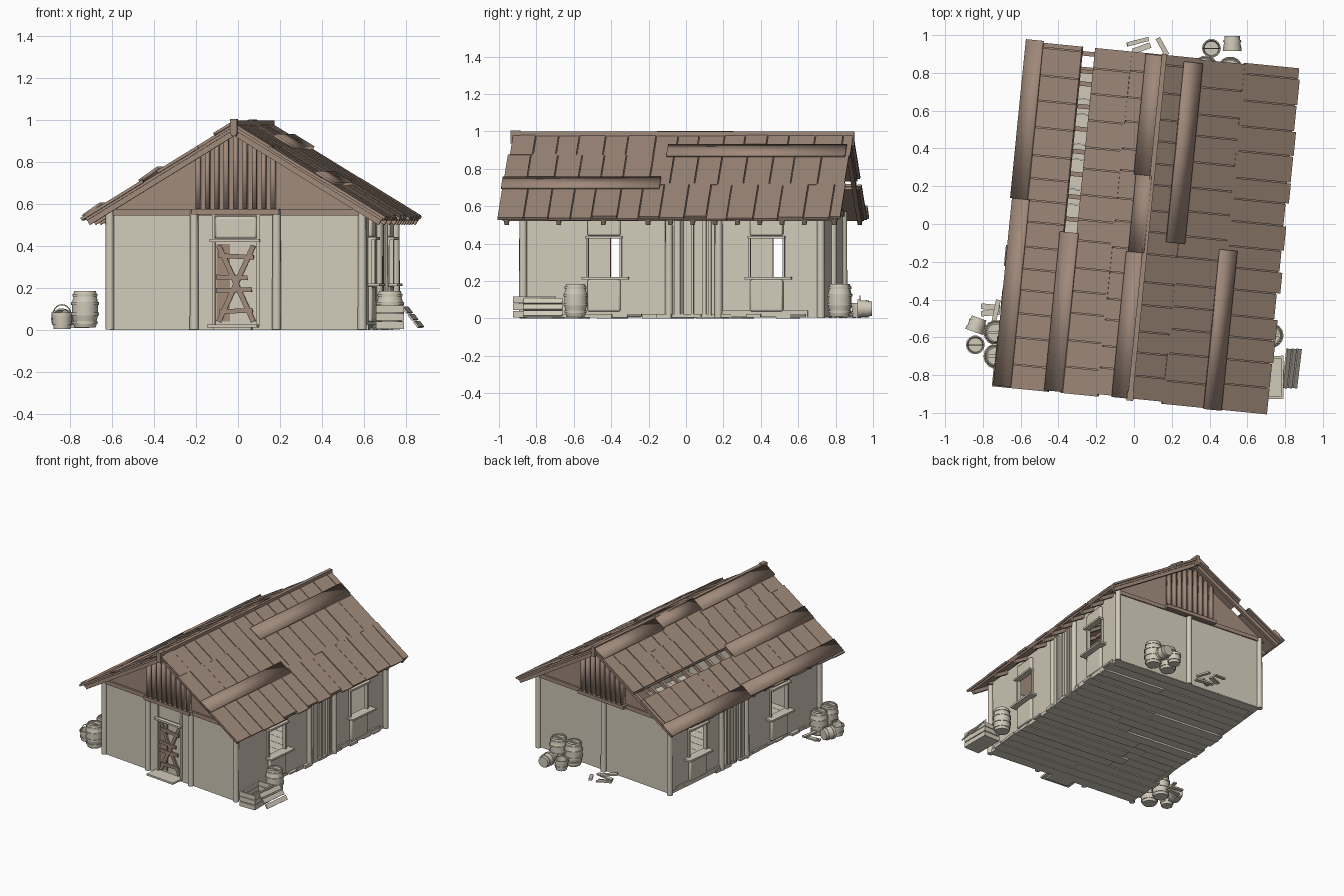
import bpy, bmesh, math, random
from mathutils import Matrix, Vector, Euler

if "Cube" in bpy.data.objects:
    bpy.data.objects.remove(bpy.data.objects["Cube"])

random.seed(4)
PITCH = math.atan(0.614)
HOUSE = Matrix.Translation((0.07, -0.015, 0)) @ Matrix.Rotation(math.radians(-5.7), 4, 'Z')
WORLD = Matrix.Identity(4)


def material(name, rgb):
    m = bpy.data.materials.new(name)
    m.diffuse_color = (*rgb, 1)
    m.use_nodes = True
    m.node_tree.nodes["Principled BSDF"].inputs["Base Color"].default_value = m.diffuse_color
    return m


PLASTER = material("pale_wood", (0.64, 0.59, 0.49))
BROWN = material("brown_wood", (0.35, 0.25, 0.195))


def finish(name, bm, mat, frame=HOUSE, smooth=None):
    bmesh.ops.recalc_face_normals(bm, faces=bm.faces)
    me = bpy.data.meshes.new(name)
    bm.to_mesh(me)
    bm.free()
    me.materials.append(mat)
    ob = bpy.data.objects.new(name, me)
    bpy.context.collection.objects.link(ob)
    ob.matrix_world = frame
    if smooth:
        bpy.ops.object.select_all(action='DESELECT')
        ob.select_set(True)
        bpy.context.view_layer.objects.active = ob
        bpy.ops.object.shade_smooth_by_angle(angle=math.radians(smooth))
    return ob


def box(size, at, rot=(0, 0, 0)):
    return (Matrix.Translation(at) @ Euler(rot).to_matrix().to_4x4()
            @ Matrix.Diagonal((*size, 1)))


def boxes(name, mat, items, frame=HOUSE, smooth=None):
    bm = bmesh.new()
    for m in items:
        bmesh.ops.create_cube(bm, size=1, matrix=m)
    return finish(name, bm, mat, frame, smooth)


def span(x0, x1, y0, y1, z0, z1):
    return box((x1 - x0, y1 - y0, z1 - z0), ((x0 + x1) / 2, (y0 + y1) / 2, (z0 + z1) / 2))


def slope(s, u0, u1, v0, v1, lift=0.0, thick=0.014, tilt=0.0):
    """Board lying on roof side s, between distances u and lengths v."""
    u = (u0 + u1) / 2
    return box(((u1 - u0) / math.cos(PITCH), v1 - v0, thick),
               (s * u, (v0 + v1) / 2, 0.975 - 0.614 * u + lift), (0, s * (PITCH + tilt), 0))


# Floor planks, staggered
planks = []
for i in range(20):
    y = -0.8 + i * 0.08
    cut = random.uniform(-0.3, 0.3)
    for a, b in ((-0.6 - random.uniform(0, .03), cut), (cut, 0.6 + random.uniform(0, .03))):
        z = random.choice((0.0, 0.006, 0.012))
        planks.append(span(a, b, y, y + 0.078, z, 0.025))
boxes("floor_planks", PLASTER, planks)

# Walls, with two window openings on each long side
WIN = ((-0.455, -0.275), (0.417, 0.6))
walls = [span(-0.6, -0.115, -0.8, -0.78, 0.01, 0.57), span(0.115, 0.6, -0.8, -0.78, 0.01, 0.57),
         span(-0.115, 0.115, -0.8, -0.78, 0.54, 0.57), span(-0.6, 0.6, 0.78, 0.8, 0.01, 0.57)]
frames, panels, skirts = [], [], []
for s in (-1, 1):
    x0, x1 = sorted((s * 0.58, s * 0.6))
    edge = -0.78
    for a, b in WIN:
        walls += [span(x0, x1, edge, a, 0.01, 0.58), span(x0, x1, a, b, 0.01, 0.21),
                  span(x0, x1, a, b, 0.44, 0.58)]
        edge = b
        c = (a + b) / 2
        # Sill, lintel and jambs
        frames += [box((0.07, 0.25, 0.014), (s * 0.62, c + 0.01, 0.215)),
                   box((0.045, 0.2, 0.014), (s * 0.615, c, 0.435))]
        frames += [box((0.03, 0.012, 0.22), (s * 0.6, e, 0.325)) for e in (a, b)]
        panels += [box((0.03, 0.178, 0.17), (s * 0.605, c, 0.122)),
                   box((0.03, 0.178, 0.1), (s * 0.605, c, 0.492))]
    walls.append(span(x0, x1, edge, 0.78, 0.01, 0.58))
    skirts += [box((0.012, 0.46, 0.035), (s * 0.605, 0.5, 0.025))]
boxes("walls", PLASTER, walls)
boxes("window_frames", PLASTER, frames)
boxes("skirting_boards", PLASTER, skirts)
# Softly bulging panels above and below the windows
cloth = boxes("window_panels", PLASTER, panels, smooth=60)
bev = cloth.modifiers.new("soften", 'BEVEL')
bev.width, bev.segments = 0.01, 2

# Round posts and the slim boards between the side posts
bm = bmesh.new()
spots = [(x, y) for x in (-0.605, 0.605) for y in (-0.8, -0.016, 0.25, 0.8)]
spots += [(-0.2, -0.805), (0.195, -0.805), (0, 0.805)]
for x, y in spots:
    bmesh.ops.create_cone(bm, cap_ends=True, segments=10, radius1=0.022, radius2=0.02, depth=0.57,
                          matrix=Matrix.Translation((x, y, 0.287)))
finish("posts", bm, PLASTER, smooth=50)
boxes("side_battens", PLASTER, [box((0.024, w, 0.54), (s * 0.605, y, 0.285))
      for s in (-1, 1) for y, w in ((0.03, .03), (.055, .012), (.11, .014), (.175, .02), (.205, .014))])

# Gables with studs, tie beams
for s, name in ((-1, "front"), (1, "back")):
    bm = bmesh.new()
    tri = [(-0.67, 0.555), (0.67, 0.555), (0, 0.955)]
    f = bm.faces.new([bm.verts.new((x, s * 0.775, z)) for x, z in tri])
    g = bmesh.ops.extrude_face_region(bm, geom=[f])["geom"]
    bmesh.ops.translate(bm, vec=(0, s * 0.02, 0), verts=[v for v in g if isinstance(v, bmesh.types.BMVert)])
    finish(name + "_gable", bm, BROWN)
    studs = []
    for i in range(9):
        x = -0.18 + i * 0.045
        studs.append(span(x - 0.011, x + 0.011, min(s * .795, s * .83), max(s * .795, s * .83),
                          0.57, 0.965 - 0.614 * abs(x)))
    boxes(name + "_gable_studs", BROWN, studs, smooth=120)
    boxes(name + "_tie_beam", BROWN, [box((1.2, 0.024, 0.03), (0, s * 0.797, 0.56)),
                                      box((0.42, 0.05, 0.026), (0, s * 0.815, 0.563))])

# Roof underlay, left side open along one row towards the back
LO, HI, GAP = 0.365, 0.435, -0.07
boxes("roof_underlay", BROWN, [
    slope(1, 0, 0.71, -0.9, 0.9, -0.012), slope(-1, 0, LO, -0.9, 0.9, -0.012),
    slope(-1, HI, 0.71, -0.9, 0.9, -0.012), slope(-1, LO, HI, -0.9, GAP, -0.012)])

# Roof planks running down each slope
for s, name, rows in ((1, "right", ((0, .18), (.17, .44), (.425, .725))),
                      (-1, "left", ((0, .18), (.17, LO), (HI, .725)))):
    planks = []
    for k, (a, b) in enumerate(rows):
        v = -0.915 - 0.01 * k + random.uniform(0, 0.015)
        while v < 0.9:
            w = min(random.uniform(0.11, 0.15), 0.92 - v)
            planks.append(slope(s, a, b + (random.uniform(-.012, .008) if k == 2 else 0),
                                v, v + w - 0.005, random.uniform(0, 0.005)))
            v += w
    boxes(name + "_roof_planks", BROWN, planks)

# Loose long boards laid over the slopes
boxes("loose_roof_boards", BROWN, [
    slope(1, 0.11, 0.205, -0.07, 0.89, 0.02, 0.014), slope(1, 0.395, 0.485, -0.93, -0.08, 0.02, 0.014),
    slope(-1, 0.635, 0.725, -0.915, 0.08, 0.014, 0.016, 0.06),
    slope(-1, 0.645, 0.735, 0.08, 0.925, 0.016, 0.016, 0.06),
    slope(-1, 0.36, 0.455, -0.915, GAP, 0.016, 0.016, 0.06),
    slope(-1, 0.01, 0.095, -0.915, -0.14, 0.016, 0.014),
    slope(-1, 0.0, 0.085, -0.14, 0.27, 0.02, 0.014, 0.06),
    slope(-1, 0.01, 0.095, 0.27, 0.91, 0.016, 0.014)], smooth=120)

# Rafters, purlins and ridge beam
rafters = []
for s in (-1, 1):
    rafters += [slope(s, 0.0, 0.7, v - 0.012, v + 0.012, -0.032, 0.03)
                for v in (-0.88, -0.6, -0.36, -0.12, 0.0, 0.12, 0.24, 0.36, 0.48, 0.6, 0.72, 0.88)]
boxes("rafters", BROWN, rafters)
boxes("ridge_beam", BROWN, [box((0.026, 1.84, 0.075), (0, 0, 0.962)),
                            box((0.035, 0.05, 0.07), (0, -0.9, 0.97))])

# Door, frame, lintel and step
boxes("door", PLASTER, [span(-0.115, 0.115, -0.79, -0.775, 0.02, 0.42)])
boxes("door_frame", PLASTER, [span(-0.115, -0.1, -0.81, -0.78, 0.02, 0.55),
      span(0.1, 0.115, -0.81, -0.78, 0.02, 0.55), span(-0.125, 0.115, -0.83, -0.78, 0.42, 0.434)])
hang = boxes("door_upper_panel", PLASTER, [span(-0.1, 0.1, -0.81, -0.78, 0.436, 0.54)], smooth=60)
bev = hang.modifiers.new("soften", 'BEVEL')
bev.width, bev.segments = 0.01, 2
boxes("door_boards", BROWN, [span(-0.095, -0.03, -0.797, -0.785, 0.04, 0.41)]
      + [box((0.024, 0.012, 0.4), (0.0, -0.8, 0.22), (0, a, 0)) for a in (0.43, -0.43)]
      + [box((w, 0.014, 0.022), (x, -0.803, z), (0, r, 0)) for x, z, w, r in
         ((-0.02, 0.25, 0.15, 0.03), (-0.01, 0.19, 0.17, -0.03), (0, 0.35, 0.17, 0.06), (0, 0.09, 0.16, -0.05))])
boxes("door_step", PLASTER, [span(-0.13, 0.11, -0.9, -0.8, 0.012, 0.026),
                             span(-0.1, 0.08, -0.87, -0.8, 0.0, 0.013)])


def lathe(name, profile, frame, sides=14):
    bm = bmesh.new()
    vs = [bm.verts.new((r, 0, z)) for r, z in profile]
    es = [bm.edges.new(p) for p in zip(vs, vs[1:])]
    bmesh.ops.spin(bm, geom=vs + es, cent=(0, 0, 0), axis=(0, 0, 1), angle=math.tau, steps=sides)
    bmesh.ops.remove_doubles(bm, verts=bm.verts, dist=1e-5)
    return finish(name, bm, PLASTER, frame, 35)


# Barrels with raised hoops
def barrel(x, y):
    prof = [(0, 0.01), (0.05, 0.01)]
    for z in (0.035, 0.075, 0.125, 0.165):
        r = 0.05 + 0.013 * math.cos((z - 0.1) / 0.09 * math.pi / 2)
        prof += [(r, z - 0.007), (r + 0.005, z - 0.007), (r + 0.005, z + 0.007), (r, z + 0.007)]
    prof += [(0.052, 0.185), (0.045, 0.185), (0.045, 0.175), (0, 0.175)]
    lathe("barrel", prof, Matrix.Translation((x, y, 0)))
    boxes("barrel_lid_bar", PLASTER, [box((0.088, 0.016, 0.008), (x, y, 0.179))], WORLD)


for p in ((-0.73, -0.575), (-0.73, -0.7), (0.725, -0.59), (0.38, 0.825), (0.51, 0.82)):
    barrel(*p)


# Buckets with bail handles, standing or lying
def bucket(x, y, lying=False, turn=0.0):
    frame = Matrix.Translation((x, y, 0.052 if lying else 0.005)) @ Matrix.Rotation(turn, 4, 'Z')
    if lying:
        frame = frame @ Matrix.Rotation(math.pi / 2, 4, 'X') @ Matrix.Translation((0, 0, -0.045))
    lathe("bucket", [(0, 0), (0.04, 0), (0.042, 0.02), (0.047, 0.02), (0.048, 0.032), (0.044, 0.032),
                     (0.046, 0.06), (0.05, 0.06), (0.05, 0.078), (0.043, 0.078), (0.038, 0.02), (0, 0.02)], frame)
    if lying:
        return
    cu = bpy.data.curves.new("bucket_handle", 'CURVE')
    cu.dimensions, cu.bevel_depth, cu.bevel_resolution = '3D', 0.003, 1
    sp = cu.splines.new('POLY')
    sp.points.add(10)
    for i, pt in enumerate(sp.points):
        a = math.pi * i / 10
        pt.co = (0.044 * math.cos(a), 0, 0.065 + 0.05 * math.sin(a), 1)
    cu.materials.append(PLASTER)
    ob = bpy.data.objects.new("bucket_handle", cu)
    bpy.context.collection.objects.link(ob)
    ob.matrix_world = frame


bucket(-0.84, -0.64)
bucket(0.41, 0.93)
bucket(-0.835, -0.54, True, -0.35)
bucket(0.52, 0.95, True)

# Slatted crate, leaning lid and scattered boards
slats = [box((0.012, 0.23, 0.034), (x, -0.81, z)) for x in (0.665, 0.785) for z in (0.022, 0.062, 0.1)]
slats += [box((0.12, 0.012, 0.034), (0.725, y, z)) for y in (-0.92, -0.705) for z in (0.022, 0.062, 0.1)]
slats.append(box((0.12, 0.22, 0.01), (0.725, -0.81, 0.01)))
boxes("crate", PLASTER, slats, WORLD @ Matrix.Translation((0, 0, 0)))
boxes("leaning_lid", PLASTER, [box((0.034, 0.21, 0.01), (0.835 + d, -0.765, 0.06 - 1.25 * d), (0, 0.9, -0.12))
                               for d in (-0.027, 0, 0.027)], WORLD)
boxes("scattered_boards", PLASTER, [
    box((0.12, 0.022, 0.012), (0.02, 0.965, 0.03), (0, 0.2, 0.25)),
    box((0.1, 0.03, 0.012), (0.04, 0.93, 0.01), (0, 0, 0.35)),
    box((0.026, 0.1, 0.012), (0.15, 0.94, 0.014), (0.1, 0, 0.5)),
    box((0.14, 0.03, 0.012), (0.08, 0.87, 0.01), (0, 0, -0.2)),
    box((0.12, 0.03, 0.012), (0.06, 0.85, 0.025), (0, 0.1, 0.5)),
    box((0.1, 0.03, 0.012), (-0.76, -0.47, 0.014), (0, 0, 0.1)),
    box((0.1, 0.03, 0.012), (-0.76, -0.44, 0.03), (0, 0, -0.1)),
    box((0.025, 0.12, 0.012), (-0.73, -0.46, 0.045), (0, 0, -0.2))], WORLD)
